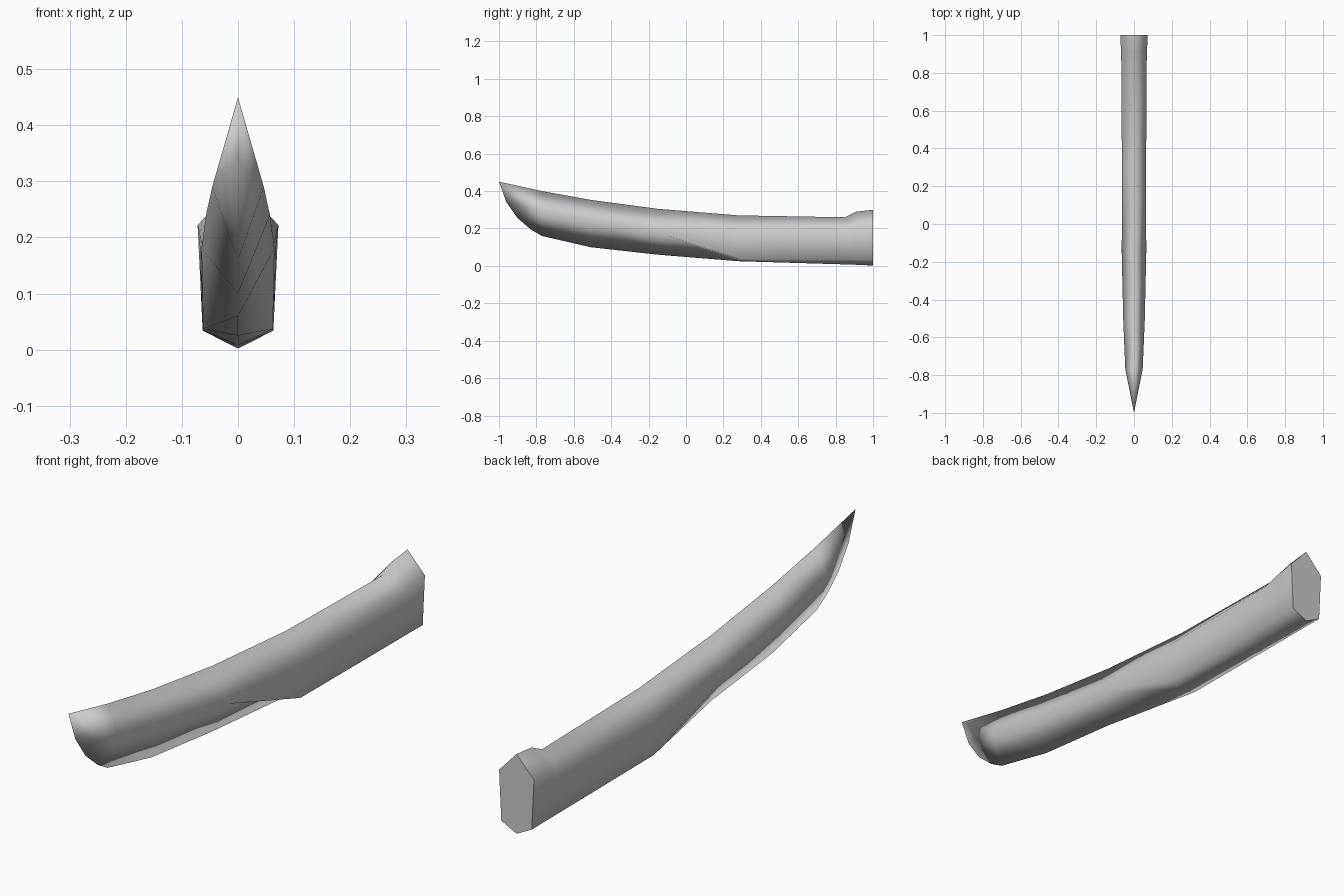
import bpy
import bmesh

if "Cube" in bpy.data.objects:
    bpy.data.objects.remove(bpy.data.objects["Cube"], do_unlink=True)

# Single neutral grey
grey = bpy.data.materials.new("plain grey")
grey.use_nodes = True
colour = (0.6, 0.6, 0.6, 1)
grey.diffuse_color = colour
grey.node_tree.nodes["Principled BSDF"].inputs["Base Color"].default_value = colour

# Cross-sections: y, ridge z, upper side (x, z), lower side (x, z), keel z
sections = [
    (-0.77, 0.40, (0.046, 0.29), (0.046, 0.29), 0.16),
    (-0.51, 0.353, (0.057, 0.24), (0.057, 0.24), 0.10),
    (-0.15, 0.305, (0.065, 0.18), (0.065, 0.18), 0.06),
    (0.28, 0.27, (0.064, 0.19), (0.062, 0.037), 0.025),
    (0.85, 0.26, (0.067, 0.195), (0.063, 0.035), 0.008),
    (0.91, 0.29, (0.069, 0.21), (0.063, 0.035), 0.006),
    (1.0, 0.30, (0.072, 0.222), (0.063, 0.034), 0.002),
]
# Curved front edge from the tip down to the keel: y, z
front_edge = [(-1, 0.45), (-0.96, 0.34), (-0.9, 0.255), (-0.83, 0.195)]

bm = bmesh.new()


def ring(y, top, upper, lower, keel):
    """Closed ring of a mirrored section; merged side points share one vertex."""
    ridge, base = bm.verts.new((0, y, top)), bm.verts.new((0, y, keel))
    sides = []
    for s in (1, -1):
        a = bm.verts.new((s * upper[0], y, upper[1]))
        b = a if upper == lower else bm.verts.new((s * lower[0], y, lower[1]))
        sides.append((a, b))
    (la, lb), (ra, rb) = sides
    return [ridge, la, lb, base, rb, ra]


def face(*verts):
    unique = list(dict.fromkeys(verts))
    if len(unique) > 2:
        bm.faces.new(unique).smooth = True


# Long body
rings = [ring(*s) for s in sections]
for a, b in zip(rings, rings[1:]):
    for i in range(6):
        j = (i + 1) % 6
        face(a[i], a[j], b[j], b[i])

# Pointed front, fanned from the side points
edge = [bm.verts.new((0, y, z)) for y, z in front_edge] + [rings[0][3]]
for side in (rings[0][1], rings[0][5]):
    face(rings[0][0], side, edge[0])
    for p, q in zip(edge, edge[1:]):
        face(side, p, q)

# Flat rear end with a hard border
cap = bm.faces.new(rings[-1])
cap.smooth = False
for e in cap.edges:
    e.smooth = False
bmesh.ops.recalc_face_normals(bm, faces=bm.faces)

mesh = bpy.data.meshes.new("curved_blade")
bm.to_mesh(mesh)
bm.free()
mesh.materials.append(grey)
blade = bpy.data.objects.new("curved_blade", mesh)
bpy.context.collection.objects.link(blade)
